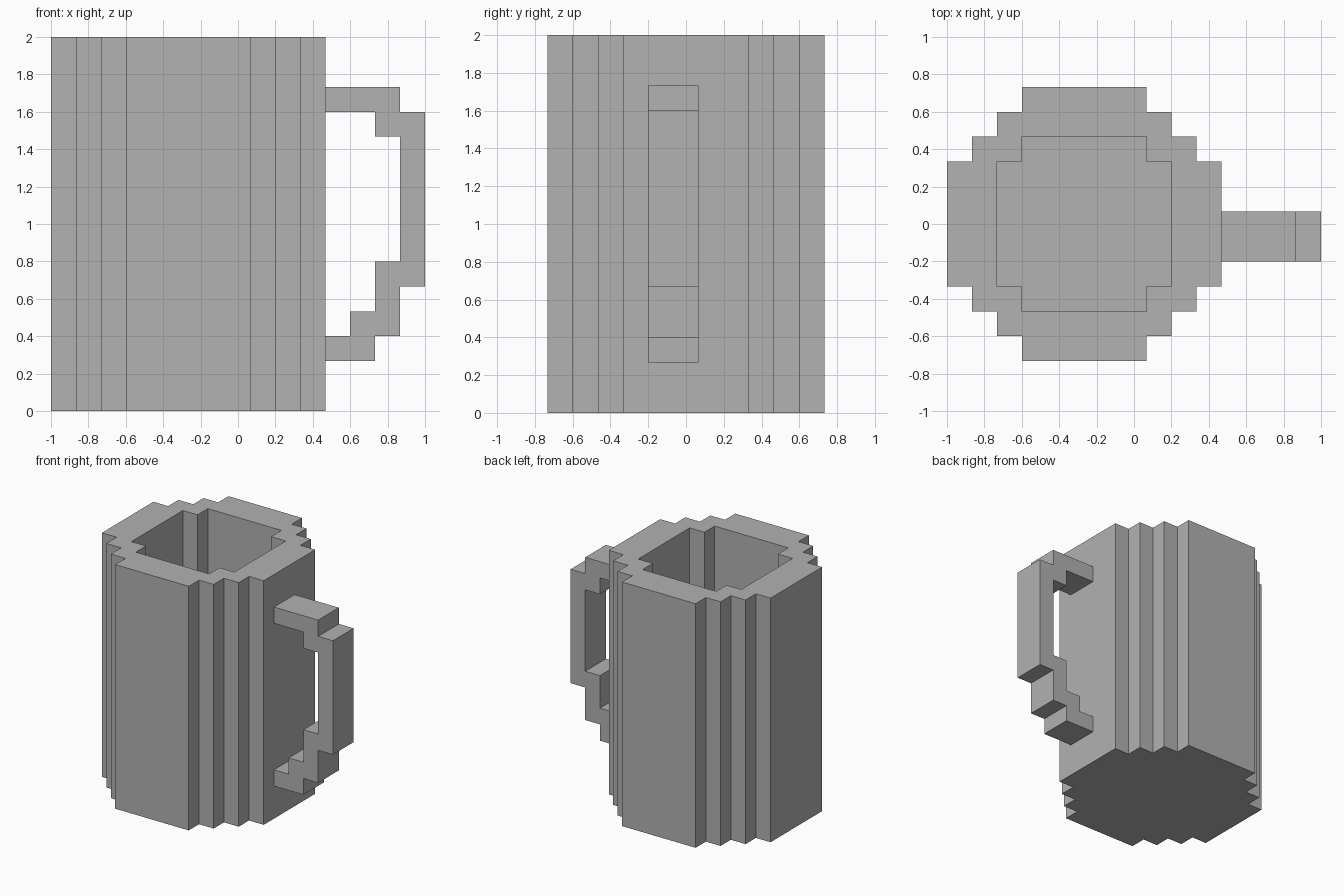
import bpy
import bmesh
from mathutils import Vector

U = 2 / 15          # one block
CENTRE_X = -2 * U   # axis of the cup

if "Cube" in bpy.data.objects:
    bpy.data.objects.remove(bpy.data.objects["Cube"], do_unlink=True)

grey = bpy.data.materials.new("plain grey")
grey.use_nodes = True
colour = (0.445, 0.445, 0.445, 1)
grey.diffuse_color = colour
grey.node_tree.nodes["Principled BSDF"].inputs["Base Color"].default_value = colour


def extrude_outline(name, points, offset):
    """Solid made by sweeping a closed outline of points along offset."""
    bm = bmesh.new()
    face = bm.faces.new([bm.verts.new(p) for p in points])
    swept = bmesh.ops.extrude_face_region(bm, geom=[face])["geom"]
    verts = [v for v in swept if isinstance(v, bmesh.types.BMVert)]
    bmesh.ops.translate(bm, vec=Vector(offset), verts=verts)
    bmesh.ops.recalc_face_normals(bm, faces=bm.faces)
    mesh = bpy.data.meshes.new(name)
    bm.to_mesh(mesh)
    bm.free()
    mesh.materials.append(grey)
    obj = bpy.data.objects.new(name, mesh)
    bpy.context.collection.objects.link(obj)
    return obj


def stepped_round(radius, flat, z):
    """Blocky circle: flat sides joined by one-block corner steps."""
    corner = [(radius, flat)]
    while corner[-1][0] > flat:
        x, y = corner[-1]
        corner += [(x - 1, y), (x - 1, y + 1)]
    points = []
    for _ in range(4):
        points += [(CENTRE_X + x * U, y * U, z * U) for x, y in corner]
        corner = [(-y, x) for x, y in corner]
    return points


# Cup with a stepped outer wall and a hollow inside
cup = extrude_outline("cup_body", stepped_round(5.5, 2.5, 0), (0, 0, 15 * U))
hollow = extrude_outline("hollow_cutter", stepped_round(3.5, 2.5, 2), (0, 0, 14 * U))
hollow.hide_render = True
cut = cup.modifiers.new("hollow", "BOOLEAN")
cut.operation = "DIFFERENCE"
cut.solver = "EXACT"
cut.object = hollow
bpy.context.view_layer.objects.active = cup
bpy.ops.object.modifier_apply(modifier=cut.name)
bpy.data.objects.remove(hollow, do_unlink=True)

# Stepped handle on the left side, outline in blocks (x, z)
outline = [(3.5, 13), (6.5, 13), (6.5, 12), (7.5, 12), (7.5, 5), (6.5, 5),
           (6.5, 3), (5.5, 3), (5.5, 2), (3.5, 2), (3.5, 3), (4.5, 3),
           (4.5, 4), (5.5, 4), (5.5, 6), (6.5, 6), (6.5, 11), (5.5, 11),
           (5.5, 12), (3.5, 12)]
extrude_outline("handle", [(x * U, -1.5 * U, z * U) for x, z in outline], (0, 2 * U, 0))
